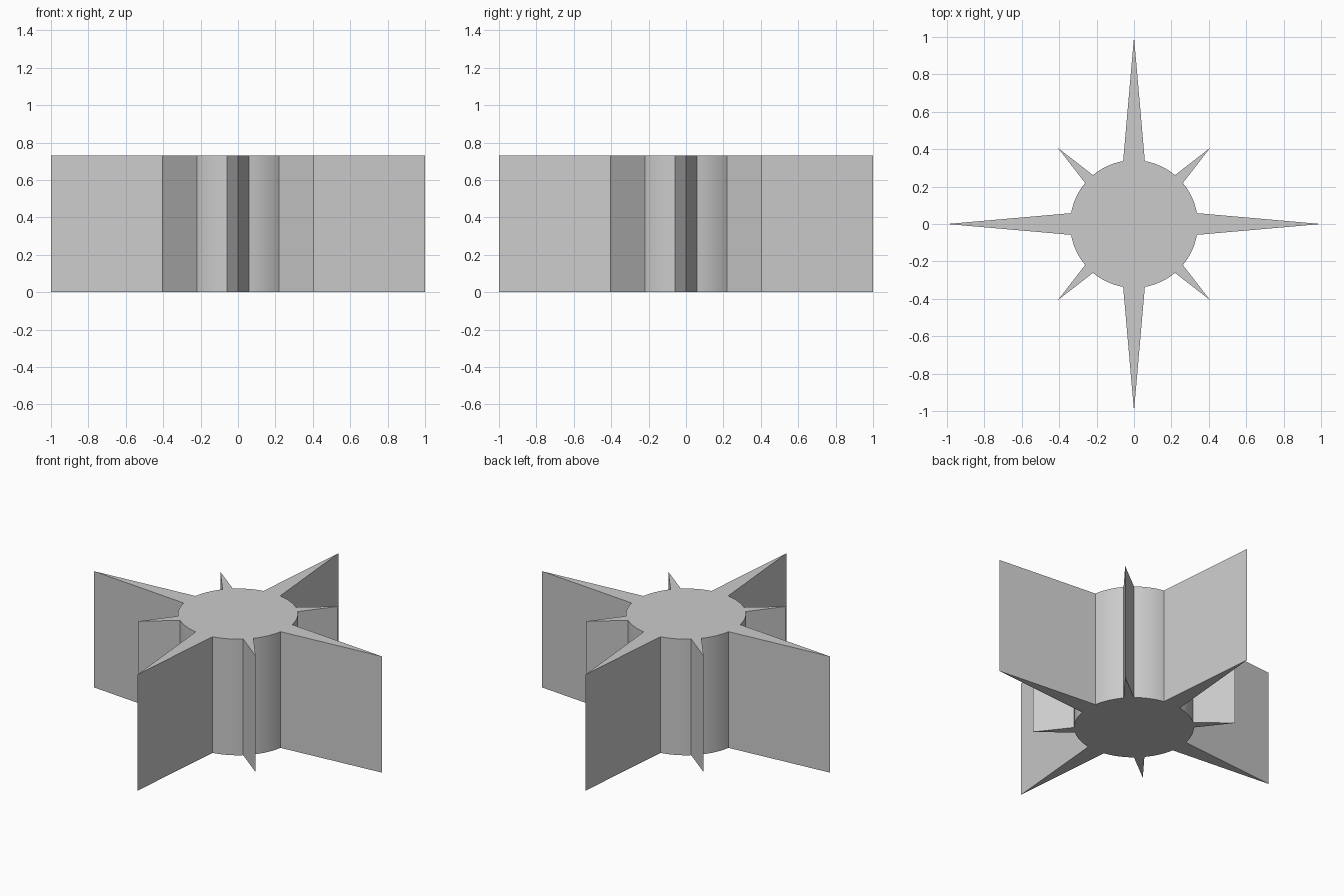
import bpy, bmesh
from math import sin, cos, radians, pi

cube = bpy.data.objects.get("Cube")
if cube:
    bpy.data.objects.remove(cube, do_unlink=True)

HEIGHT = 0.73
HUB_RADIUS = 0.341
ARC_STEPS = 8
LONG_TIP, LONG_HALF = 1.0, radians(9.8)
SHORT_TIP, SHORT_HALF = 0.576, radians(5.0)

grey = bpy.data.materials.new("plain grey")
grey.use_nodes = True
colour = (0.6, 0.6, 0.6, 1)
grey.diffuse_color = colour
grey.node_tree.nodes["Principled BSDF"].inputs["Base Color"].default_value = colour


def polar(radius, angle):
    return (radius * cos(angle), radius * sin(angle), 0)


# Outline: alternating long and short points joined by hub arcs
outline = []
for i in range(8):
    axis = i * pi / 4
    tip, half, next_half = (LONG_TIP, LONG_HALF, SHORT_HALF)
    if i % 2:
        tip, half, next_half = (SHORT_TIP, SHORT_HALF, LONG_HALF)
    outline.append(polar(tip, axis))
    start, end = axis + half, axis + pi / 4 - next_half
    for s in range(ARC_STEPS + 1):
        outline.append(polar(HUB_RADIUS, start + (end - start) * s / ARC_STEPS))

# Extrude the outline into a solid star
bm = bmesh.new()
base = bm.faces.new([bm.verts.new(p) for p in outline])
result = bmesh.ops.extrude_face_region(bm, geom=[base], use_keep_orig=True)
top = [v for v in result["geom"] if isinstance(v, bmesh.types.BMVert)]
bmesh.ops.translate(bm, verts=top, vec=(0, 0, HEIGHT))
bmesh.ops.recalc_face_normals(bm, faces=bm.faces[:])
mesh = bpy.data.meshes.new("eight_point_star")
bm.to_mesh(mesh)
bm.free()
mesh.materials.append(grey)

star = bpy.data.objects.new("eight_point_star", mesh)
bpy.context.collection.objects.link(star)

# Smooth hub arcs with crisp point edges
bpy.ops.object.select_all(action="DESELECT")
star.select_set(True)
bpy.context.view_layer.objects.active = star
bpy.ops.object.shade_smooth_by_angle(angle=radians(30))
